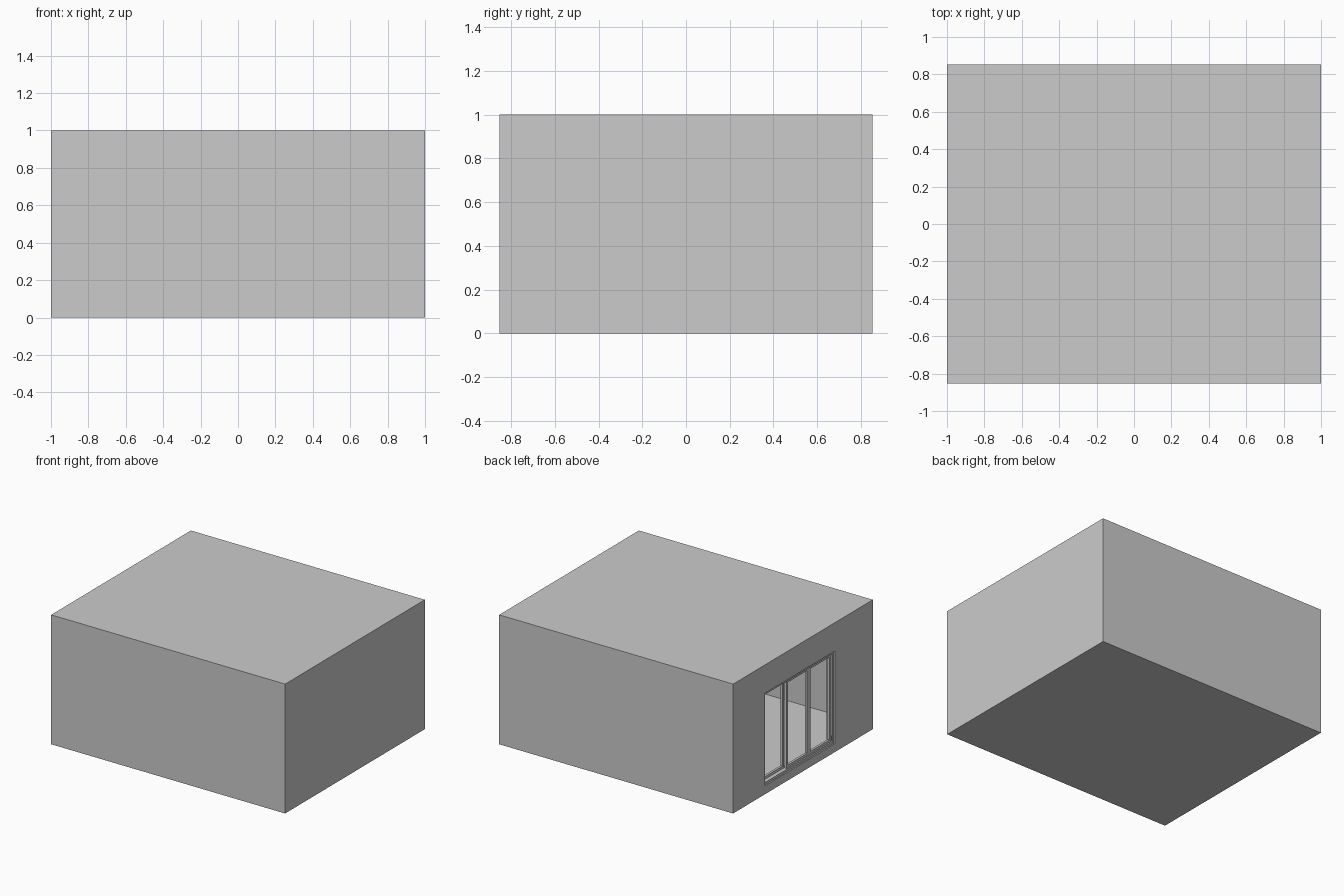
import bpy

if "Cube" in bpy.data.objects:
    bpy.data.objects.remove(bpy.data.objects["Cube"])

W, D, H = 1.0, 0.853, 1.0          # half width, half depth, height
T, FLOOR = 0.07, 0.065             # wall and slab thickness
Y0, Y1, Z0, Z1 = -0.39, 0.465, 0.065, 0.78   # door opening in the left wall


def box(name, x, y, z):
    """Box from (min, max) pairs on each axis."""
    bpy.ops.mesh.primitive_cube_add(
        size=1, location=[(a + b) / 2 for a, b in (x, y, z)])
    ob = bpy.context.object
    ob.name = name
    ob.scale = [b - a for a, b in (x, y, z)]
    bpy.ops.object.transform_apply(location=False, rotation=False, scale=True)
    return ob


def frame(name, x, y, z, w):
    """Rectangular frame of bar width w standing in the yz plane."""
    box(name + "_bottom", x, y, (z[0], z[0] + w))
    box(name + "_top", x, y, (z[1] - w, z[1]))
    inner = (z[0] + w, z[1] - w)
    box(name + "_stile_a", x, (y[0], y[0] + w), inner)
    box(name + "_stile_b", x, (y[1] - w, y[1]), inner)


# Hollow room shell with a door opening
room = box("room_shell", (-W, W), (-D, D), (0, H))
cutters = [
    box("room_cutter", (-W + T, W - T), (-D + T, D - T), (FLOOR, H - FLOOR)),
    box("door_cutter", (-W - 0.1, -W + T + 0.05), (Y0, Y1), (Z0, Z1)),
]
bpy.context.view_layer.objects.active = room
for c in cutters:
    m = room.modifiers.new("cut", 'BOOLEAN')
    m.operation, m.solver, m.object = 'DIFFERENCE', 'EXACT', c
    bpy.ops.object.modifier_apply(modifier=m.name)
for c in cutters:
    bpy.data.objects.remove(c)

# Fixed outer frame
F = 0.018
frame("door_frame", (-W + 0.01, -W + 0.06), (Y0, Y1), (Z0, Z1), F)

# Three sliding panels; the one nearest the back runs on the inner track
ya, yb = Y0 + F, Y1 - F
step = (yb - ya) / 3
for i in range(3):
    x = -W + (0.04 if i == 2 else 0.02)
    frame(f"door_panel_{i + 1}", (x, x + 0.018),
          (ya + i * step, ya + (i + 1) * step), (Z0 + F, Z1 - F), 0.02)

# Small bolt low on the end panel
box("door_bolt", (-W + 0.008, -W + 0.02), (ya + 0.004, ya + 0.016), (0.1, 0.135))
